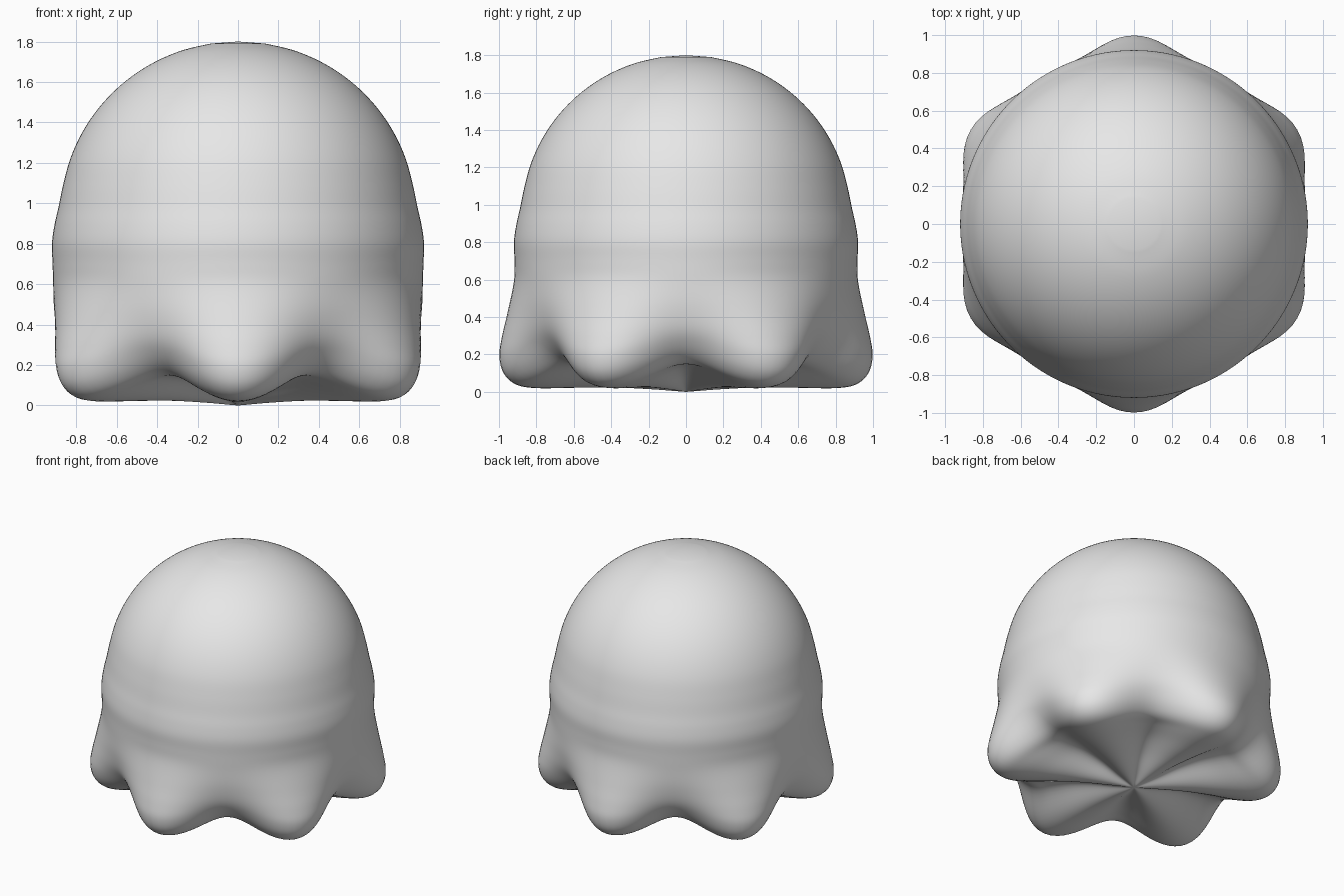
import bpy
import bmesh
from math import sin, cos, pi, radians
from mathutils import Vector

cube = bpy.data.objects.get("Cube")
if cube:
    bpy.data.objects.remove(cube, do_unlink=True)

LOBES = 6
SEGMENTS = 144
STEPS = 5


def smooth_path(points):
    """Catmull-Rom curve through the points."""
    pts = [points[0]] + points + [points[-1]]
    out = []
    for a, b, c, d in zip(pts, pts[1:], pts[2:], pts[3:]):
        for i in range(STEPS):
            t = i / STEPS
            out.append(0.5 * (2 * b + (c - a) * t + (2 * a - 5 * b + 4 * c - d) * t ** 2
                              + (3 * b - a - 3 * c + d) * t ** 3))
    return out + [points[-1]]


# Domed top: quarter ellipse, shared by lobes and valleys
dome = []
for i in range(1, 10):
    a = radians(8.8 * i)
    r, z = 0.88 * sin(a), 0.93 + 0.87 * cos(a)
    dome.append(Vector((r, z, r, z)))

# Skirt and underside: lobe radius, lobe height, valley radius, valley height
skirt = [Vector(p) for p in (
    (0.888, 0.98, 0.888, 0.98),
    (0.908, 0.89, 0.908, 0.89),
    (0.92, 0.80, 0.92, 0.80),
    (0.917, 0.70, 0.917, 0.70),
    (0.92, 0.59, 0.914, 0.60),
    (0.955, 0.42, 0.908, 0.46),
    (0.985, 0.29, 0.885, 0.34),
    (0.998, 0.19, 0.84, 0.255),
    (0.975, 0.10, 0.78, 0.19),
    (0.91, 0.04, 0.71, 0.153),
    (0.80, 0.02, 0.61, 0.146),
    (0.60, 0.022, 0.46, 0.13),
    (0.40, 0.024, 0.31, 0.095),
    (0.20, 0.015, 0.16, 0.045),
    (0.04, 0.003, 0.04, 0.008),
)]
path = smooth_path(dome + skirt)

# Body surface: rings blended between the lobe and valley profiles
bm = bmesh.new()
rings = []
for lr, lz, vr, vz in path:
    ring = []
    for s in range(SEGMENTS):
        angle = 2 * pi * s / SEGMENTS
        w = 0.5 - 0.5 * cos(LOBES * angle)
        r, z = vr + (lr - vr) * w, vz + (lz - vz) * w
        ring.append(bm.verts.new((r * cos(angle), r * sin(angle), z)))
    rings.append(ring)
top = bm.verts.new((0, 0, 1.8))
bottom = bm.verts.new((0, 0, 0))
for s in range(SEGMENTS):
    n = (s + 1) % SEGMENTS
    bm.faces.new((top, rings[0][s], rings[0][n]))
    bm.faces.new((bottom, rings[-1][n], rings[-1][s]))
    for upper, lower in zip(rings, rings[1:]):
        bm.faces.new((upper[s], lower[s], lower[n], upper[n]))
for face in bm.faces:
    face.smooth = True
mesh = bpy.data.meshes.new("scalloped_body")
bm.to_mesh(mesh)
bm.free()
body = bpy.data.objects.new("scalloped_body", mesh)
bpy.context.collection.objects.link(body)

# Plain light grey material
grey = bpy.data.materials.new("light_grey")
grey.use_nodes = True
color = (0.8, 0.8, 0.8, 1)
grey.diffuse_color = color
grey.node_tree.nodes["Principled BSDF"].inputs["Base Color"].default_value = color
mesh.materials.append(grey)
